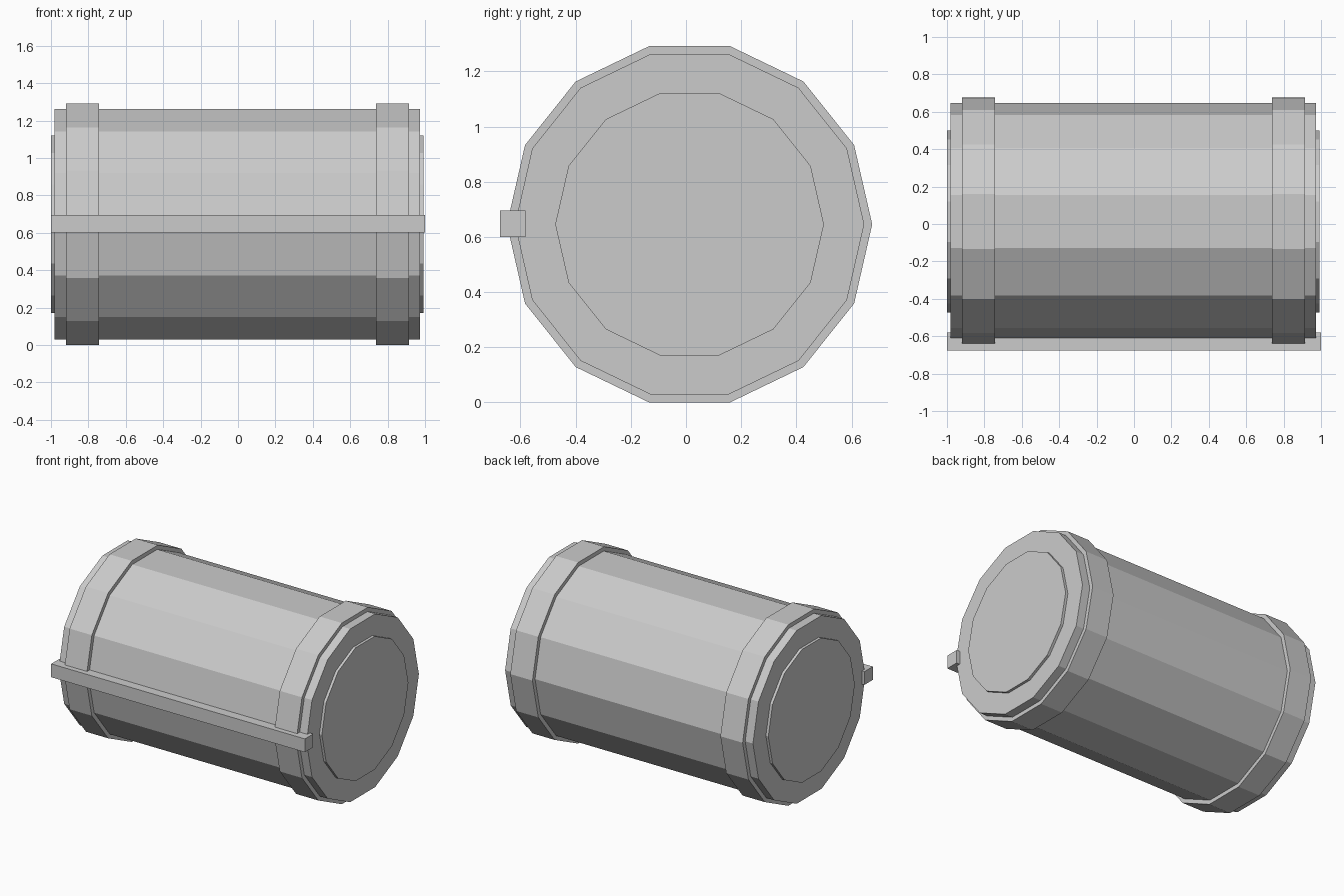
import bpy
from math import pi

if "Cube" in bpy.data.objects:
    bpy.data.objects.remove(bpy.data.objects["Cube"])

SIDES = 14
CX, CY, CZ = -0.003, 0.013, 0.646   # barrel axis


def drum(name, x0, x1, radius):
    """Flat-sided cylinder lying along x, with a corner pointing to +y."""
    bpy.ops.mesh.primitive_cylinder_add(
        vertices=SIDES, radius=radius, depth=x1 - x0,
        location=(CX + (x0 + x1) / 2, CY, CZ), rotation=(0, pi / 2, 0))
    ob = bpy.context.object
    ob.name = name
    return ob


# Main barrel
drum("barrel_body", -0.977, 0.977, 0.633)

# Raised bands and round end caps on both ends
for side, s in (("left", -1), ("right", 1)):
    drum("band_" + side, *sorted((s * 0.741, s * 0.916)), 0.662)
    drum("end_cap_" + side, *sorted((s * 0.96, s * 0.996)), 0.487)

# Straight rail along the front
bpy.ops.mesh.primitive_cube_add(size=1, location=(0, -0.628, 0.648))
rail = bpy.context.object
rail.name = "front_rail"
rail.scale = (2.0, 0.094, 0.095)
